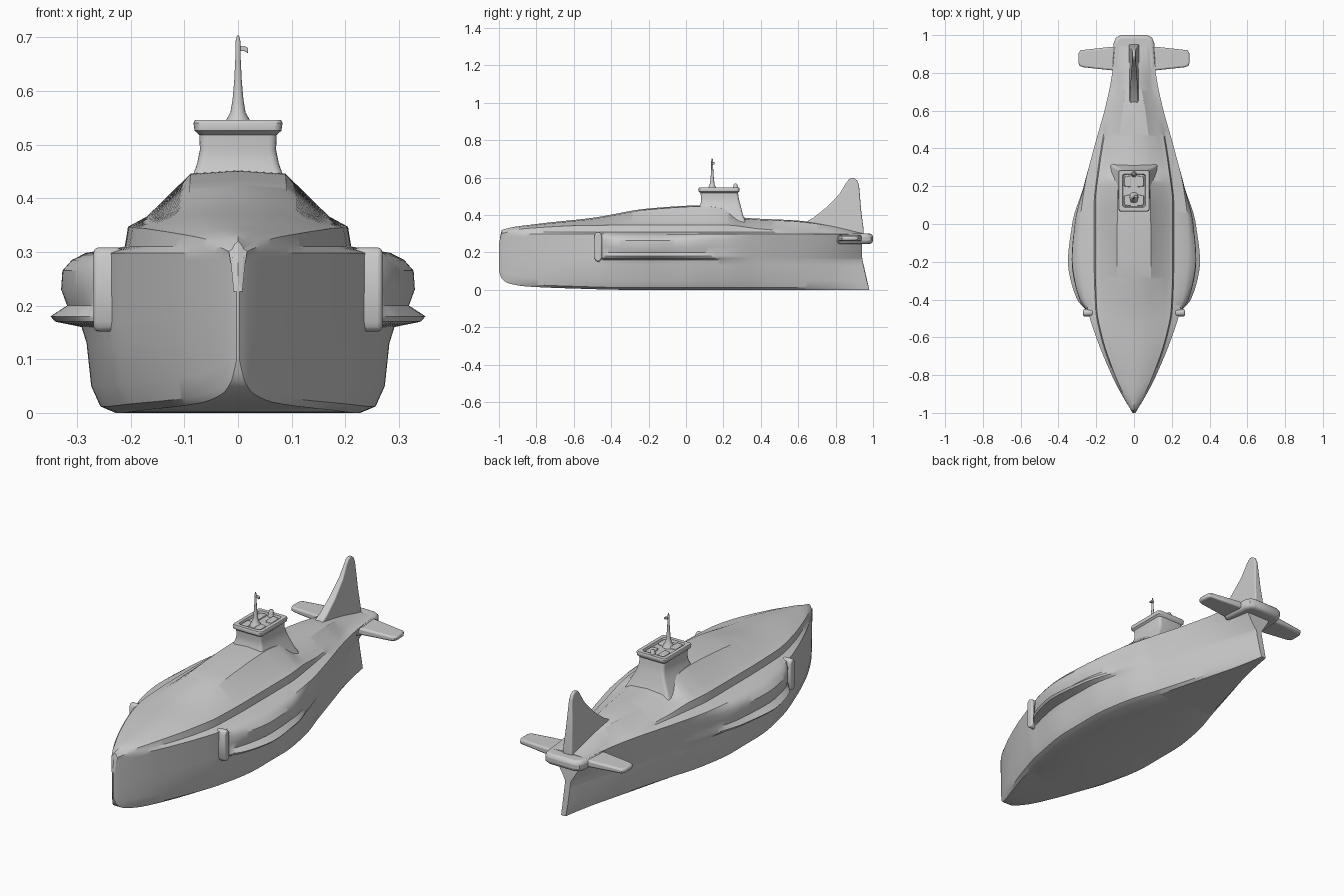
import bpy, bmesh, math

if "Cube" in bpy.data.objects:
    bpy.data.objects.remove(bpy.data.objects["Cube"])


def finish(name, bm, angle=35):
    bmesh.ops.recalc_face_normals(bm, faces=bm.faces)
    me = bpy.data.meshes.new(name)
    bm.to_mesh(me)
    bm.free()
    ob = bpy.data.objects.new(name, me)
    bpy.context.collection.objects.link(ob)
    bpy.ops.object.select_all(action='DESELECT')
    ob.select_set(True)
    bpy.context.view_layer.objects.active = ob
    bpy.ops.object.shade_smooth_by_angle(angle=math.radians(angle))
    return ob


def loft(name, rings, angle=35):
    bm = bmesh.new()
    vs = [[bm.verts.new(p) for p in r] for r in rings]
    n = len(vs[0])
    for a, b in zip(vs, vs[1:]):
        for i in range(n):
            bm.faces.new((a[i], a[(i + 1) % n], b[(i + 1) % n], b[i]))
    bm.faces.new(vs[0])
    bm.faces.new(vs[-1])
    return finish(name, bm, angle)


def curve(keys, y):
    """Smooth curve through (y, value) keys with limited slopes."""
    if y <= keys[0][0]:
        return keys[0][1]
    if y >= keys[-1][0]:
        return keys[-1][1]
    sl = [(b[1] - a[1]) / (b[0] - a[0]) for a, b in zip(keys, keys[1:])]
    tan = [sl[0]] + [2 * p * q / (p + q) if p * q > 0 else 0 for p, q in zip(sl, sl[1:])] + [sl[-1]]
    i = max(j for j in range(len(keys) - 1) if keys[j][0] <= y)
    (y0, a), (y1, b) = keys[i], keys[i + 1]
    h = y1 - y0
    t = (y - y0) / h
    return (a * (2*t**3 - 3*t*t + 1) + b * (3*t*t - 2*t**3)
            + h * (tan[i] * (t**3 - 2*t*t + t) + tan[i + 1] * (t**3 - t*t)))


# Hull shape along its length
KEEL = [(-1, .10), (-.985, .06), (-.95, .035), (-.85, .018), (-.6, .007), (-.3, 0), (.94, 0)]
TOP = [(-1, .24), (-.985, .32), (-.8, .352), (-.5, .385), (-.2, .435), (.1, .452), (.2, .44),
       (.3, .387), (.6, .37), (.75, .35), (.94, .31)]
LOW = [(-1, .003), (-.985, .015), (-.9, .065), (-.8, .115), (-.6, .197), (-.47, .24), (-.2, .285),
       (0, .285), (.2, .255), (.4, .19), (.6, .125), (.75, .075), (.85, .042), (.94, .015)]
CHINE = [(-1, .003), (-.985, .015), (-.9, .067), (-.8, .118), (-.6, .2), (-.47, .24), (-.2, .275),
         (0, .28), (.2, .26), (.4, .213), (.6, .157), (.75, .124), (.85, .11), (.94, .1)]
BULGE = [(-.47, 0), (-.4, .045), (-.3, .06), (-.2, .066), (0, .043), (.2, .01), (.35, 0)]
SHOULDER = [(-1, .002), (-.985, .011), (-.9, .056), (-.8, .1), (-.6, .168), (-.45, .197), (-.2, .205),
            (.1, .205), (.3, .183), (.6, .13), (.75, .088), (.94, .08)]
SHOULDER_Z = [(-1, .23), (-.985, .305), (-.8, .332), (-.5, .345), (.2, .347), (.4, .325), (.6, .312), (.94, .3)]
DECK = [(-1, .001), (-.985, .006), (-.8, .06), (-.6, .09), (-.3, .09), (.2, .088), (.3, .09),
        (.6, .06), (.75, .035), (.94, .02)]


def section(y):
    k, top, m, w, e, s, sz, d = (curve(c, y) for c in
                                 (KEEL, TOP, LOW, CHINE, BULGE, SHOULDER, SHOULDER_Z, DECK))
    b = m * .8
    half = [(b, k), (b + .5 * (m - b), k + .012), (b + .8 * (m - b), k + .05), (m * .99, .13)]
    # side wall with the lower ridge and upper lobe of the sponson
    for z, c in ((.16, .1), (.17, .85), (.18, 1), (.2, .55), (.23, .75), (.265, .75), (.285, .5), (.298, .1)):
        half.append((m + (w - m) * (z - .16) / .14 + e * c, z))
    half += [(s + .006, min(.31, sz - .004)), (s, sz),
             (d + .7 * (s - d), sz + .18 * (top - sz)), (d, top - .006)]
    half = [(x, max(k, min(z, top - .002))) for x, z in half]
    loop = [(0, k)] + half + [(0, top)] + [(-x, z) for x, z in reversed(half)]
    t = max(0, min(1, (y - .75) / .19))
    # stern edge sweeps back toward the keel
    return [(x, y + t * t * (.04 * max(0, 1 - z / .2) ** 1.5), z) for x, z in loop]


ys = [-1, -.997, -.992, -.985, -.975, -.96] + [-.94 + 1.88 * i / 110 for i in range(111)]
loft("hull", [section(y) for y in ys], 32)


def plate(name, outline, thick, place, bevel, taper=lambda u, v: 1):
    """Bevelled slab from a 2D outline; place maps (u, v, t) to 3D."""
    rings = [[place(u, v, side * thick * taper(u, v)) for u, v in outline] for side in (-1, 1)]
    ob = loft(name, rings)
    mod = ob.modifiers.new("round", 'BEVEL')
    mod.width, mod.segments, mod.limit_method = bevel, 3, 'ANGLE'
    mod.angle_limit = math.radians(50)
    return ob


# Tail: flat body, two planes, upright fin
plate("tail_body", [(-.06, .78), (.06, .78), (.118, .82), (.115, .87), (.107, .96), (.095, .988), (.07, 1),
                    (-.07, 1), (-.095, .988), (-.107, .96), (-.115, .87), (-.118, .82)],
      .027, lambda u, v, t: (u, v, .273 + t), .018)
for side, label in ((1, "right"), (-1, "left")):
    plate("tail_plane_" + label,
          [(.08, .81), (.13, .815), (.27, .83), (.288, .837), (.295, .855), (.293, .905), (.283, .92),
           (.13, .937), (.08, .94)],
          .016, lambda u, v, t: (side * u, v, .275 + t), .009, lambda u, v: 1.15 - 1.8 * (u - .08))
    # Upright intake post in front of the sponson
    plate("intake_post_" + label,
          [(-.49, .17), (-.48, .152), (-.46, .152), (-.45, .17), (-.45, .29), (-.46, .308), (-.48, .308), (-.49, .29)],
          .026, lambda u, v, t: (side * (.243 + t), u, v), .008)
plate("tail_fin",
      [(.62, .35), (.68, .385), (.75, .44), (.82, .512), (.855, .57), (.87, .59), (.885, .598), (.9, .596),
       (.915, .585), (.925, .56), (.937, .42), (.95, .32), (.95, .29)],
      .024, lambda u, v, t: (t, u, v), .006, lambda u, v: max(.35, 1 - (v - .34) * 2.8))


# Conning tower: stacked rounded rectangles with a sunken top
def rounded_rect(hx, y0, y1, z, r=.014):
    cy, hy = (y0 + y1) / 2, (y1 - y0) / 2
    pts = []
    for q, (sx, sy) in enumerate(((1, 1), (-1, 1), (-1, -1), (1, -1))):
        for i in range(5):
            a = math.pi / 2 * (q + i / 4)
            pts.append((sx * (hx - r) + r * math.cos(a), cy + sy * (hy - r) + r * math.sin(a), z))
    return pts


loft("conning_tower", [rounded_rect(*p) for p in (
    (.125, .05, .32, .36), (.105, .06, .305, .40), (.085, .07, .295, .44), (.076, .079, .288, .465),
    (.071, .08, .282, .49), (.072, .078, .278, .518), (.081, .068, .285, .526), (.083, .066, .287, .54),
    (.08, .069, .284, .546), (.062, .088, .265, .546), (.058, .092, .261, .534))])

# Raised blocks on the tower top
for sx in (-1, 1):
    for y in (.125, .225):
        plate("tower_hatch", [(sx * .018, y - .03), (sx * .052, y - .025), (sx * .052, y + .025), (sx * .018, y + .03)],
              .008, lambda u, v, t: (u, v, .536 + t), .004)


def turned(name, x, y, profile, n=16):
    loft(name, [[(x + r * math.cos(6.28319 * i / n), y + r * math.sin(6.28319 * i / n), z)
                 for i in range(n)] for r, z in profile], 50)


# Periscope mast with hooked head, and a short rear stub
turned("periscope_mast", 0, .14, [(.03, .53), (.022, .546), (.014, .56), (.01, .585), (.007, .62),
                                  (.005, .66), (.005, .69), (.002, .703)])
plate("periscope_head", [(0, .674), (.012, .674), (.019, .67), (.019, .68), (.012, .684), (0, .684)],
      .007, lambda u, v, t: (u, .145 + t, v), .002)
turned("rear_stub", 0, .265, [(.018, .53), (.012, .55), (.01, .562), (.005, .568)])
